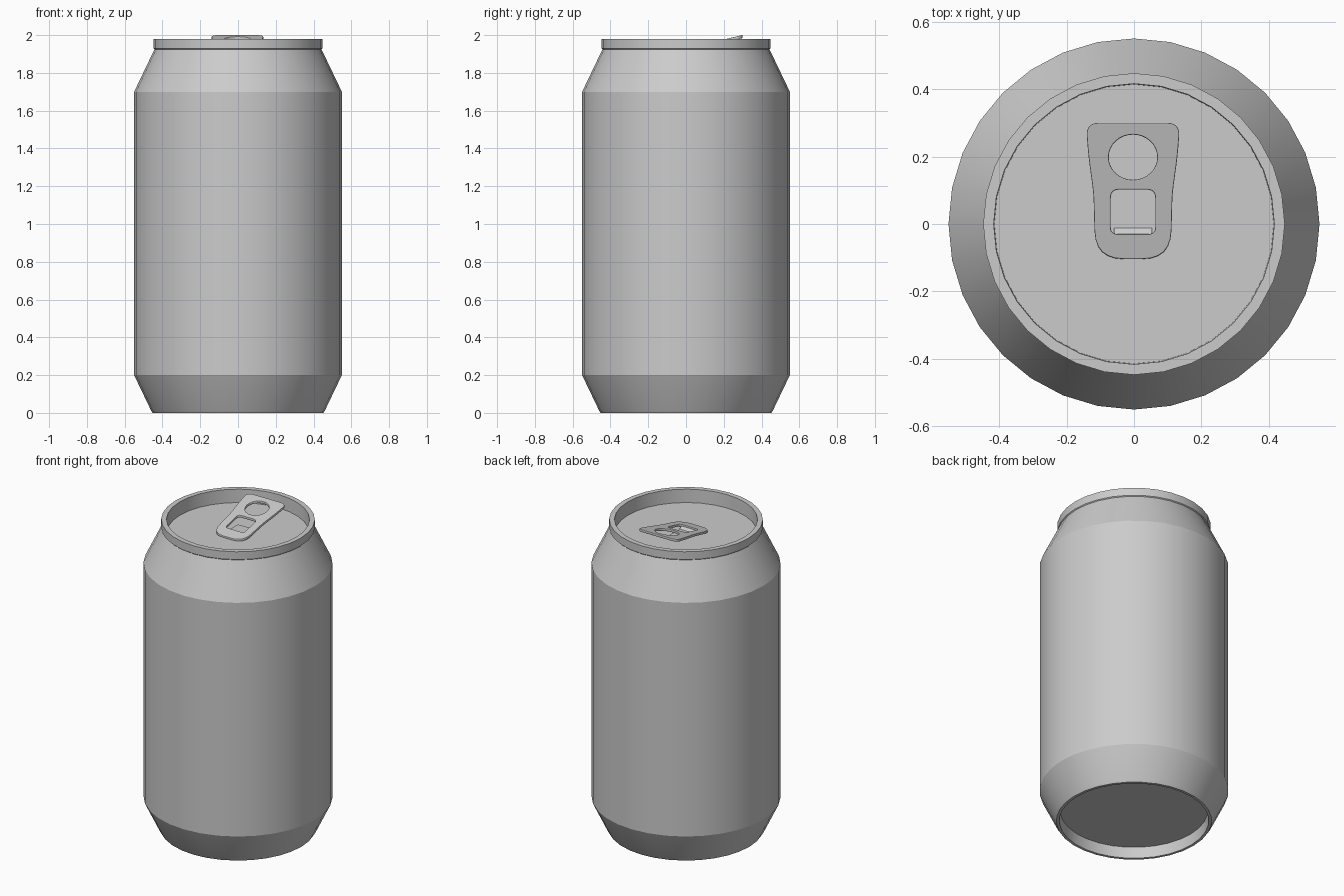
import bpy, bmesh
from math import sin, cos, pi, radians
from mathutils import Vector

if "Cube" in bpy.data.objects:
    bpy.data.objects.remove(bpy.data.objects["Cube"])

SIDES = 32
LID_Z = 1.895


def make_object(name, bm):
    mesh = bpy.data.meshes.new(name)
    bm.to_mesh(mesh)
    bm.free()
    obj = bpy.data.objects.new(name, mesh)
    bpy.context.collection.objects.link(obj)
    return obj


def smooth(obj, angle):
    bpy.ops.object.select_all(action='DESELECT')
    obj.select_set(True)
    bpy.context.view_layer.objects.active = obj
    bpy.ops.object.shade_smooth_by_angle(angle=radians(angle))


def lathe(name, profile):
    """Revolve a radius/height profile and cap both ends."""
    bm = bmesh.new()
    rings = [[bm.verts.new((r * sin(2 * pi * i / SIDES), r * cos(2 * pi * i / SIDES), z))
              for i in range(SIDES)] for r, z in profile]
    for a, b in zip(rings, rings[1:]):
        for i in range(SIDES):
            j = (i + 1) % SIDES
            bm.faces.new((a[i], a[j], b[j], b[i]))
    bm.faces.new(rings[0])
    bm.faces.new(rings[-1])
    bmesh.ops.recalc_face_normals(bm, faces=bm.faces)
    return make_object(name, bm)


def rounded(corners, steps=6):
    """Round each (x, y, radius) corner with a quadratic blend."""
    pts = []
    for i, (x, y, r) in enumerate(corners):
        c = Vector((x, y))
        p = Vector(corners[i - 1][:2])
        n = Vector(corners[(i + 1) % len(corners)][:2])
        a = c + (p - c).normalized() * r
        b = c + (n - c).normalized() * r
        for k in range(steps + 1):
            t = k / steps
            pts.append(a * (1 - t) ** 2 + c * 2 * t * (1 - t) + b * t * t)
    return pts


def mirrored(half):
    return half + [(-x, y, r) for x, y, r in reversed(half)]


# Can body: recessed base, tapered foot, wall, shoulder, rim and sunken lid
body = lathe("can_body", [
    (0.43, 0.07), (0.435, 0.0), (0.452, 0.0), (0.46, 0.012), (0.55, 0.2),
    (0.55, 1.7), (0.442, 1.925), (0.447, 1.93), (0.447, 1.98),
    (0.416, 1.98), (0.414, LID_Z)])
smooth(body, 20)

# Pull tab: outline with a round finger hole and a square rivet hole
outline = rounded(mirrored([(0.14, 0.30, 0.04), (0.132, 0.20, 0.03),
                            (0.117, 0.09, 0.03), (0.112, -0.104, 0.085)]))
finger = [Vector((0.072 * cos(2 * pi * i / 32), 0.198 + 0.067 * sin(2 * pi * i / 32)))
          for i in range(32)]
rivet_hole = rounded(mirrored([(0.066, 0.102, 0.025), (0.066, -0.03, 0.02)]))

curve = bpy.data.curves.new("pull_tab", 'CURVE')
curve.dimensions = '2D'
curve.fill_mode = 'BOTH'
curve.extrude = 0.005
curve.bevel_depth = 0.003
curve.bevel_resolution = 1
curve.offset = -0.003
for loop in (outline, finger, rivet_hole):
    spline = curve.splines.new('POLY')
    spline.points.add(len(loop) - 1)
    for point, co in zip(spline.points, loop):
        point.co = (co.x, co.y, 0, 1)
    spline.use_cyclic_u = True
tab = bpy.data.objects.new("pull_tab", curve)
bpy.context.collection.objects.link(tab)
bpy.ops.object.select_all(action='DESELECT')
tab.select_set(True)
bpy.context.view_layer.objects.active = tab
bpy.ops.object.convert(target='MESH')
tab = bpy.context.view_layer.objects.active
# Tilt the tab so that its back end rises
for v in tab.data.vertices:
    v.co.x -= 0.003
    v.co.z += 1.922 + 0.235 * v.co.y
smooth(tab, 35)

# Tongue: bent strip joining the tab to the lid
bm = bmesh.new()
strip = [(-0.034, 1.915), (-0.012, LID_Z + 0.004), (0.085, LID_Z + 0.004)]
rows = [[bm.verts.new((x, y, z)) for x in (-0.06, 0.054)] for y, z in strip]
for a, b in zip(rows, rows[1:]):
    bm.faces.new((a[0], a[1], b[1], b[0]))
make_object("tab_tongue", bm)
